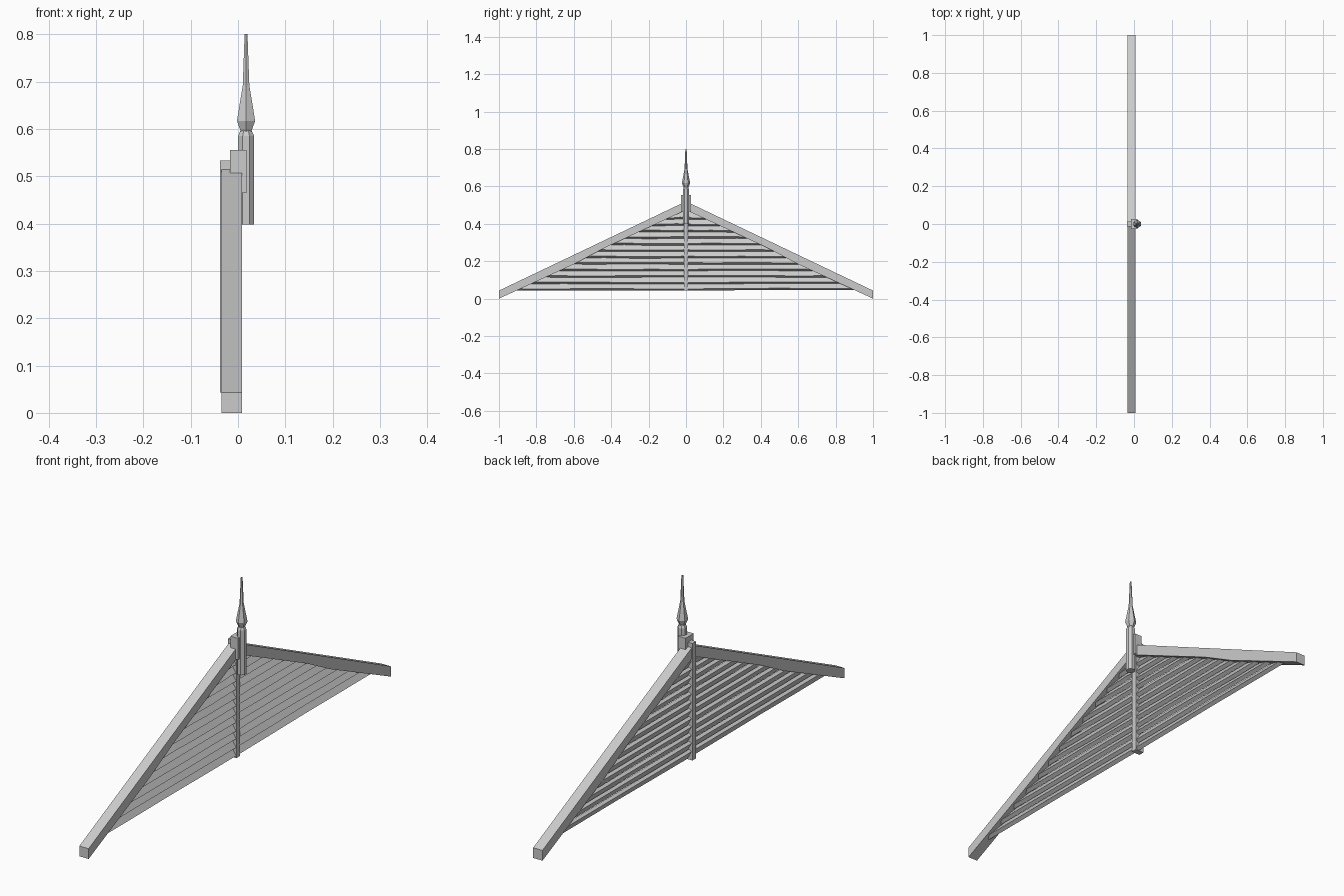
import bpy, random, math

if "Cube" in bpy.data.objects:
    bpy.data.objects.remove(bpy.data.objects["Cube"])

random.seed(4)


def make_mesh(name, verts, faces):
    me = bpy.data.meshes.new(name)
    me.from_pydata(verts, [], faces)
    me.update()
    ob = bpy.data.objects.new(name, me)
    bpy.context.collection.objects.link(ob)
    # consistent outward normals
    import bmesh
    bm = bmesh.new()
    bm.from_mesh(me)
    bmesh.ops.recalc_face_normals(bm, faces=bm.faces)
    bm.to_mesh(me)
    bm.free()
    return ob


def loft(name, rings):
    """Skin a list of equal-sized vertex rings and cap both ends."""
    n = len(rings[0])
    verts = [v for r in rings for v in r]
    faces = [tuple(range(n)), tuple(range(len(verts) - n, len(verts)))]
    for k in range(len(rings) - 1):
        for i in range(n):
            j = (i + 1) % n
            faces.append((k * n + i, k * n + j, (k + 1) * n + j, (k + 1) * n + i))
    return make_mesh(name, verts, faces)


def box(name, x0, x1, y0, y1, z0, z1):
    return loft(name, [[(x0, y0, z), (x1, y0, z), (x1, y1, z), (x0, y1, z)]
                       for z in (z0, z1)])


def turned(name, cx, profile, sides, phase):
    """Faceted turned part from (radius, z) pairs."""
    return loft(name, [[(cx + r * math.cos(phase + i * math.tau / sides),
                         r * math.sin(phase + i * math.tau / sides), z)
                        for i in range(sides)] for r, z in profile])


# Sloping rafters with a slightly uneven underside, mitred at the ridge
for side, label in ((-1, "left"), (1, "right")):
    rings = []
    for y, depth in ((0, 0.046), (0.44, 0.041), (0.6, 0.05), (1, 0.043)):
        top = 0.52 - 0.477 * y
        rings.append([(-0.035, side * y, top), (0.008, side * y, top),
                      (0.008, side * y, top - depth), (-0.035, side * y, top - depth)])
    loft("rafter_" + label, rings)

# Overlapping tilted boards with hand-cut edges, ends trimmed to the roof slope
PROFILE = [(0.0, 0.009), (-0.022, 0.043), (-0.034, 0.036), (-0.014, 0.0)]
SEGMENTS = 8
for row in range(12):
    z0 = 0.043 + row * 0.0345
    rings = []
    for s in range(SEGMENTS + 1):
        t = -1 + 2 * s / SEGMENTS
        wob = random.uniform(0, 0.004)
        ring = []
        for k, (x, dz) in enumerate(PROFILE):
            z = z0 + dz + (wob if k in (0, 3) else 0)
            ring.append((x, t * (0.497 - z) / 0.477, z))
        rings.append(ring)
    loft("board_%02d" % (row + 1), rings)

# Central upright and ridge block
box("king_post", -0.038, 0.001, -0.012, 0.012, 0.043, 0.533)
box("ridge_block", -0.017, 0.018, -0.027, 0.027, 0.465, 0.555)

# Finial: octagonal shaft and pointed spire
turned("finial_shaft", 0.017,
       [(0.0184, 0.398), (0.0184, 0.585), (0.012, 0.598)], 8, math.pi / 8)
turned("finial_spire", 0.017,
       [(0.009, 0.583), (0.014, 0.597), (0.0222, 0.617), (0.008, 0.692), (0.0035, 0.8)],
       6, math.pi / 2)
